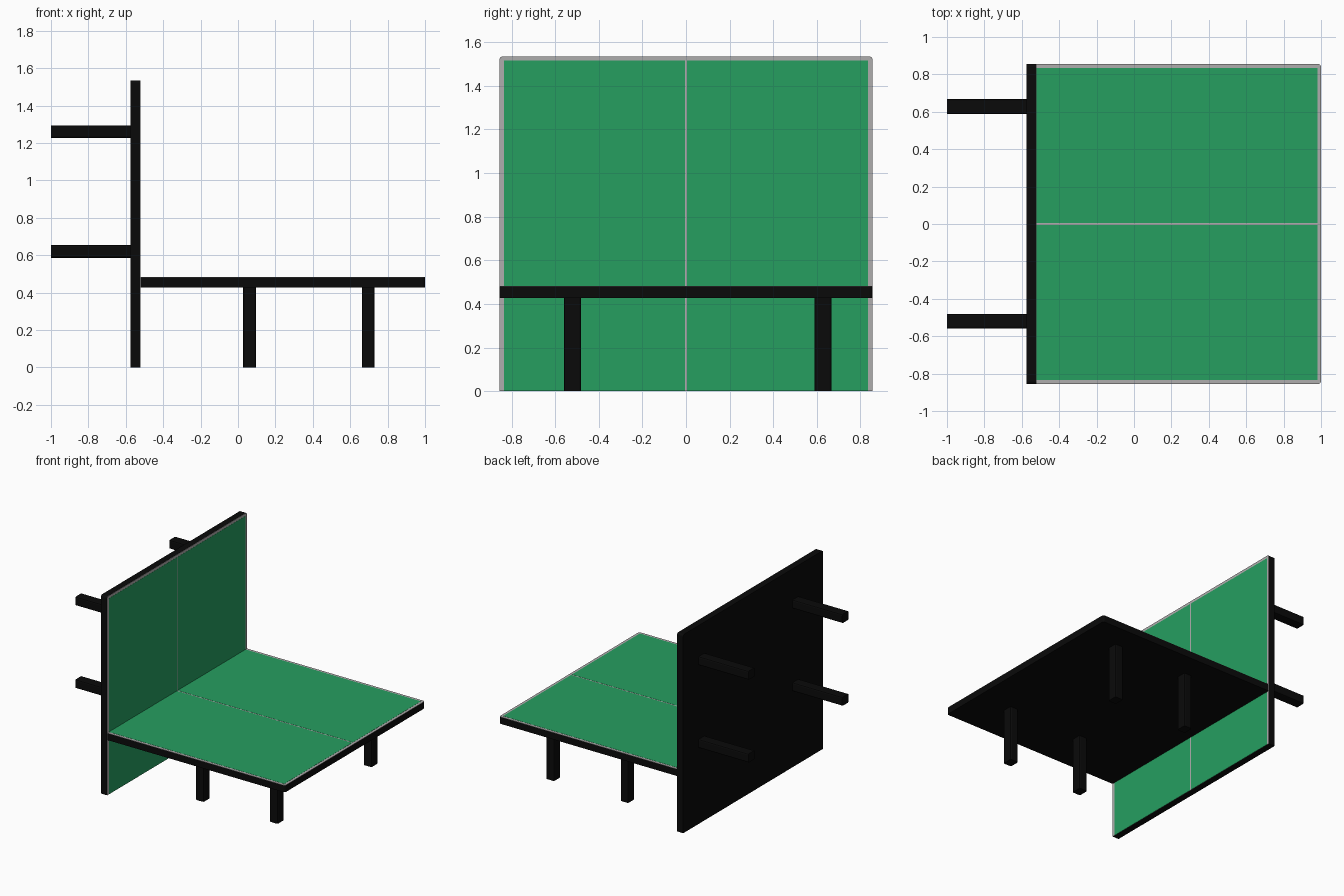
import bpy, bmesh
from mathutils import Matrix

if "Cube" in bpy.data.objects:
    bpy.data.objects.remove(bpy.data.objects["Cube"])


def material(name, rgb):
    m = bpy.data.materials.new(name)
    m.diffuse_color = (*rgb, 1)
    m.use_nodes = True
    m.node_tree.nodes["Principled BSDF"].inputs["Base Color"].default_value = m.diffuse_color
    return m


BLACK = material("black", (0.003, 0.003, 0.003))
GREEN = material("green", (0.019, 0.345, 0.118))
GREY = material("line_grey", (0.43, 0.42, 0.42))


def box(name, lo, hi, mat, frame, bevel=0.0, pick=None, segments=3):
    """Box between two corners, with the picked edges bevelled."""
    bm = bmesh.new()
    bmesh.ops.create_cube(bm, size=1)
    for v in bm.verts:
        v.co = [a + (b - a) * (c + 0.5) for a, b, c in zip(lo, hi, v.co)]
    if bevel:
        edges = [e for e in bm.edges if pick(*(v.co for v in e.verts))]
        bmesh.ops.bevel(bm, geom=edges, offset=bevel, segments=segments,
                        profile=0.5, affect='EDGES')
    mesh = bpy.data.meshes.new(name)
    bm.to_mesh(mesh)
    bm.free()
    mesh.materials.append(mat)
    ob = bpy.data.objects.new(name, mesh)
    ob.matrix_world = frame
    bpy.context.collection.objects.link(ob)
    return ob


def upright(a, b):
    return abs(a.z - b.z) > 0.001


def far_corner(a, b):
    return upright(a, b) and a.x > 1


W, T, B = 0.855, 0.055, 0.02      # half width, board thickness, border width


def half_table(name, length, leg_xs, leg_len, frame):
    """Local frame: x runs from the fold to the free end, playing face at z = 0."""
    box(name + "_board", (0, -W, -T), (length, W, -0.003), BLACK, frame, 0.015, far_corner)
    box(name + "_border", (0, -W, -0.003), (length, W, -0.001), GREY, frame, 0.015, far_corner)
    # Two green courts separated by the centre line
    for side, y0, y1 in (("left", 0.005, W - B), ("right", B - W, -0.005)):
        box(f"{name}_court_{side}", (0, y0, -0.002), (length - B, y1, 0), GREEN, frame)
    # Four square legs with softened corners
    for i, x in enumerate(leg_xs):
        for side, y in (("left", 0.628), ("right", -0.52)):
            box(f"{name}_leg_{side}_{i + 1}", (x - 0.034, y - 0.039, -T - leg_len),
                (x + 0.034, y + 0.039, -T), BLACK, frame, 0.01, upright, 2)


# Flat half
half_table("flat_half", 1.52, (0.582, 1.216), 0.428,
           Matrix.Translation((-0.52, 0, 0.483)))

# Folded-up half, playing face towards +x
fold = Matrix(((0, 0, 1, 0), (0, -1, 0, 0), (1, 0, 0, 0), (0, 0, 0, 1)))
mirror_y = Matrix.Scale(-1, 4, (0, 1, 0))
upright_frame = Matrix.Translation((-0.52, 0, 0)) @ fold
half_table("upright_half", 1.535, (0.62, 1.26), 0.425, upright_frame)
# Legs of both halves line up on the same sides
for ob in bpy.data.objects:
    if ob.name.startswith("upright_half_leg"):
        ob.data.transform(mirror_y)
        ob.data.flip_normals()
